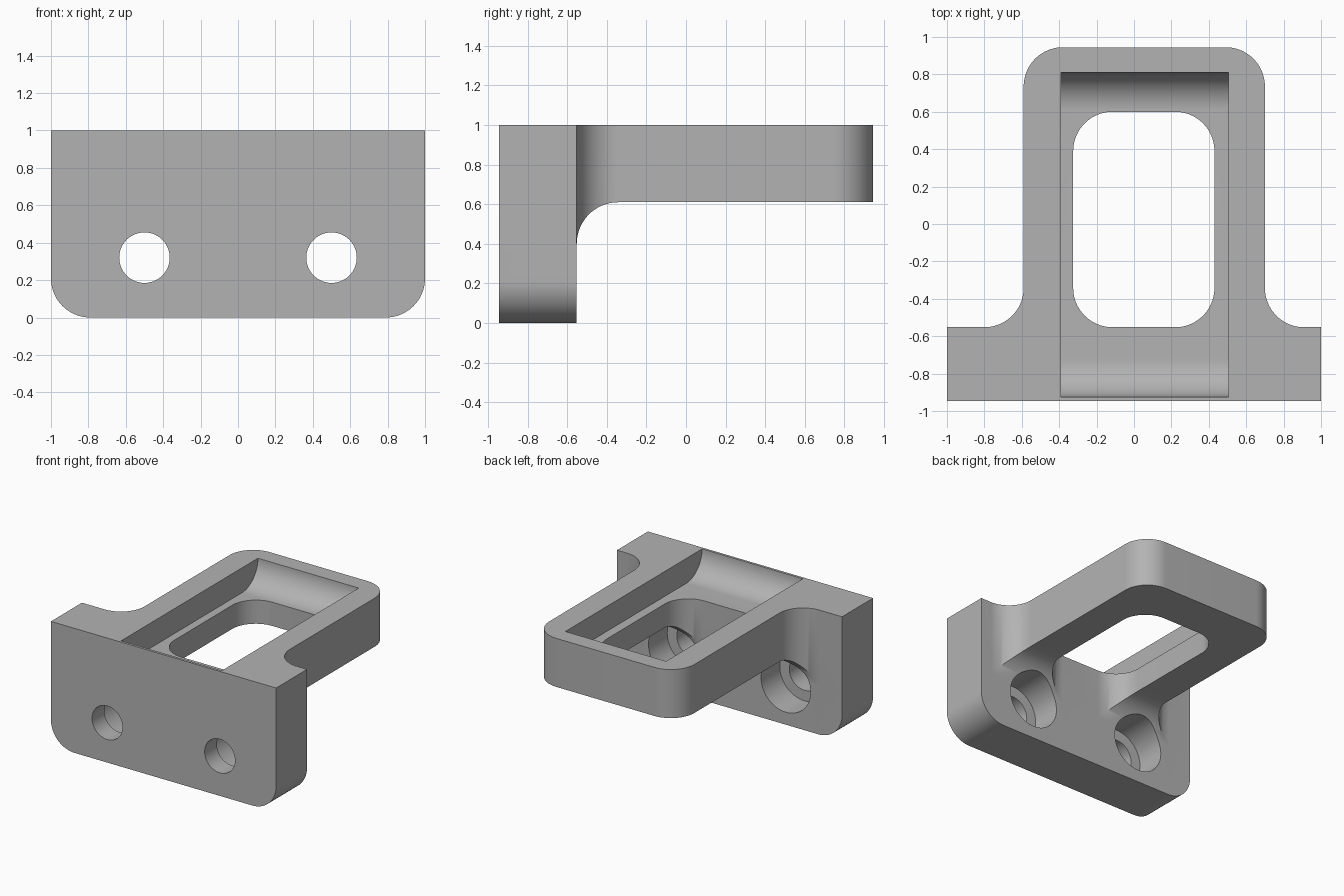
import bpy, bmesh, math
from mathutils import Vector

cube = bpy.data.objects.get("Cube")
if cube:
    bpy.data.objects.remove(cube, do_unlink=True)

R = 0.21             # shared fillet radius
FRONT, BACK, PLATE_BACK = -0.945, 0.945, -0.552
LEFT, RIGHT = 0.70, -0.59

metal = bpy.data.materials.new("plain grey")
metal.use_nodes = True
grey = (0.45, 0.45, 0.45, 1)
metal.diffuse_color = grey
metal.node_tree.nodes["Principled BSDF"].inputs["Base Color"].default_value = grey


def rounded(points, steps=20):
    """Turn (a, b, radius) corners into an outline with tangent arcs."""
    out = []
    for i, (a, b, r) in enumerate(points):
        p = Vector((a, b))
        if not r:
            out.append(p)
            continue
        u = (Vector(points[i - 1][:2]) - p).normalized()
        v = (Vector(points[(i + 1) % len(points)][:2]) - p).normalized()
        centre = p + (u + v) * r
        for k in range(steps + 1):
            t = k / steps * math.pi / 2
            out.append(centre - v * r * math.cos(t) - u * r * math.sin(t))
    return out


def prism(name, outline, axis, lo, hi):
    """Extrude a 2D outline along the given axis."""
    place = {"x": lambda p, d: (d, p.x, p.y),
             "y": lambda p, d: (p.x, d, p.y),
             "z": lambda p, d: (p.x, p.y, d)}[axis]
    bm = bmesh.new()
    face = bm.faces.new([bm.verts.new(place(p, lo)) for p in outline])
    top = bmesh.ops.extrude_face_region(bm, geom=[face])["geom"]
    shift = Vector(place(Vector((0, 0)), hi - lo))
    bmesh.ops.translate(bm, vec=shift, verts=[g for g in top if isinstance(g, bmesh.types.BMVert)])
    bmesh.ops.recalc_face_normals(bm, faces=bm.faces)
    mesh = bpy.data.meshes.new(name)
    bm.to_mesh(mesh)
    bm.free()
    mesh.materials.append(metal)
    obj = bpy.data.objects.new(name, mesh)
    bpy.context.collection.objects.link(obj)
    return obj


def circle(x, z, r, n=64):
    return [Vector((x + r * math.cos(k * math.tau / n), z + r * math.sin(k * math.tau / n)))
            for k in range(n)]


def combine(target, tool, operation):
    mod = target.modifiers.new(tool.name, "BOOLEAN")
    mod.object, mod.operation, mod.solver = tool, operation, "EXACT"
    bpy.context.view_layer.objects.active = target
    bpy.ops.object.modifier_apply(modifier=mod.name)
    bpy.data.objects.remove(tool, do_unlink=True)


# Side outline: upright plate with a filleted arm
bracket = prism("bracket", rounded([
    (FRONT, 0, 0), (PLATE_BACK, 0, 0), (PLATE_BACK, 0.61, R),
    (1.2, 0.61, 0), (1.2, 1, 0), (FRONT, 1, 0)]), "x", -1.2, 1.2)

# Top outline: wide plate narrowing to the round-cornered arm
combine(bracket, prism("top_outline", rounded([
    (-1, -1.2, 0), (1, -1.2, 0), (1, PLATE_BACK, 0), (LEFT, PLATE_BACK, R),
    (LEFT, BACK, R), (RIGHT, BACK, R), (RIGHT, PLATE_BACK, R),
    (-1, PLATE_BACK, 0)]), "z", -0.3, 1.3), "INTERSECT")

# Front outline: rounded lower plate corners
combine(bracket, prism("front_outline", rounded([
    (-1, 0, R), (1, 0, R), (1, 1.3, 0), (-1, 1.3, 0)]), "y", -1.3, 1.3), "INTERSECT")

# Tray recess with curved ends
combine(bracket, prism("tray_recess", rounded([
    (-0.925, 0.8, 0.2), (0.81, 0.8, 0.2), (0.81, 1.2, 0), (-0.925, 1.2, 0)]),
    "x", -0.39, 0.505), "DIFFERENCE")

# Window through the arm
combine(bracket, prism("arm_window", rounded([
    (-0.325, PLATE_BACK, R), (0.43, PLATE_BACK, R),
    (0.43, 0.6, R), (-0.325, 0.6, R)]), "z", 0.2, 1.2), "DIFFERENCE")

# Counterbored screw holes
for x in (-0.5, 0.5):
    combine(bracket, prism("screw_hole", circle(x, 0.32, 0.135), "y", -1.2, -0.6), "DIFFERENCE")
    combine(bracket, prism("counterbore", circle(x, 0.32, 0.22), "y", -0.79, 0.3), "DIFFERENCE")

bpy.ops.object.select_all(action="DESELECT")
bracket.select_set(True)
bpy.context.view_layer.objects.active = bracket
bpy.ops.object.shade_smooth_by_angle(angle=math.radians(30))
